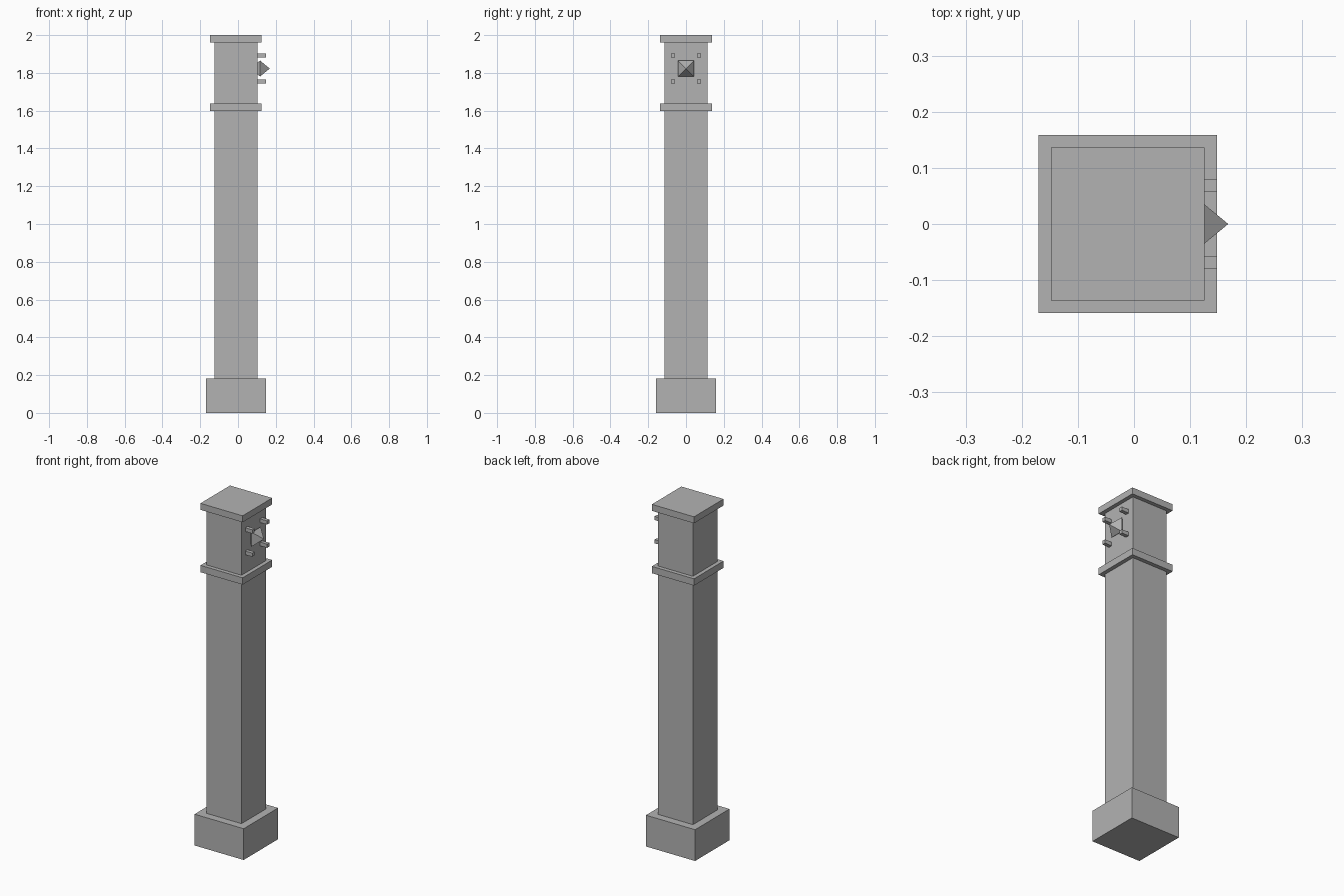
import bpy
import bmesh
from mathutils import Vector

default = bpy.data.objects.get("Cube")
if default:
    bpy.data.objects.remove(default, do_unlink=True)

# Single stone colour
stone = bpy.data.materials.new("grey_stone")
stone.use_nodes = True
GREY = (0.45, 0.45, 0.45, 1.0)
stone.diffuse_color = GREY
stone.node_tree.nodes["Principled BSDF"].inputs["Base Color"].default_value = GREY

AXIS_X = -0.011   # centre line of the pillar
PANEL_Z = 1.823   # height of the ornament


def finish(name, bm):
    bmesh.ops.recalc_face_normals(bm, faces=bm.faces)
    mesh = bpy.data.meshes.new(name)
    bm.to_mesh(mesh)
    bm.free()
    mesh.materials.append(stone)
    obj = bpy.data.objects.new(name, mesh)
    bpy.context.scene.collection.objects.link(obj)
    return obj


def box(name, low, high):
    low, high = Vector(low), Vector(high)
    bm = bmesh.new()
    bmesh.ops.create_cube(bm, size=1)
    bmesh.ops.scale(bm, vec=high - low, verts=bm.verts)
    bmesh.ops.translate(bm, vec=(low + high) / 2, verts=bm.verts)
    return finish(name, bm)


def block(name, half, bottom, top):
    return box(name, (AXIS_X - half, -half, bottom), (AXIS_X + half, half, top))


# Stacked square blocks of the pillar
block("base", 0.159, 0, 0.183)
block("shaft", 0.1135, 0.183, 1.597)
block("collar", 0.1365, 1.597, 1.637)
block("head", 0.1135, 1.637, 1.962)
block("cap", 0.1365, 1.962, 2.0)

# Four square pegs around the ornament
for side, y in (("left", 0.0685), ("right", -0.0685)):
    for level, z in (("upper", 0.068), ("lower", -0.068)):
        r = 0.0108
        box(f"peg_{level}_{side}", (0.09, y - r, PANEL_Z + z - r),
            (0.148, y + r, PANEL_Z + z + r))

# Pointed diamond stud, its inner tip sunk into the head
bm = bmesh.new()
centre = Vector((0.117, 0, PANEL_Z))
h = 0.042
ring = [bm.verts.new(centre + Vector((0, y, z)))
        for y, z in ((-h, -h), (h, -h), (h, h), (-h, h))]
for reach in (0.051, -0.051):
    tip = bm.verts.new(centre + Vector((reach, 0, 0)))
    for i in range(4):
        bm.faces.new((ring[i], ring[(i + 1) % 4], tip))
finish("diamond_stud", bm)
